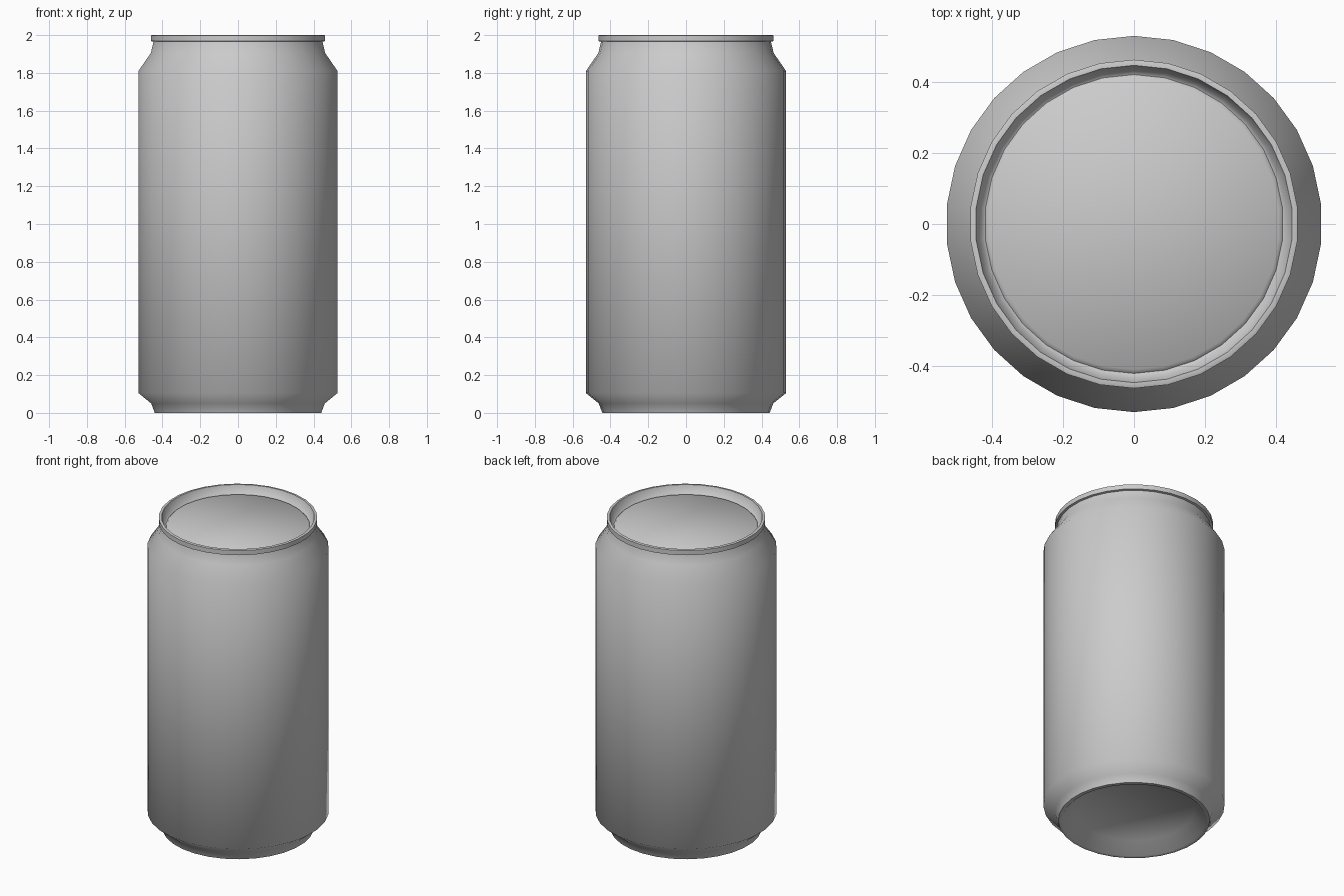
import bpy, math

if "Cube" in bpy.data.objects:
    bpy.data.objects.remove(bpy.data.objects["Cube"])

SIDES = 30


def lathe(name, profile, cap_start=False, cap_end=False):
    """Revolve (radius, z) points around z, optionally capping the ends."""
    verts, faces = [], []
    for r, z in profile:
        for i in range(SIDES):
            a = math.radians(6) + 2 * math.pi * i / SIDES
            verts.append((r * math.cos(a), r * math.sin(a), z))
    for k in range(len(profile) - 1):
        for i in range(SIDES):
            j = (i + 1) % SIDES
            a, b = k * SIDES, (k + 1) * SIDES
            faces.append((a + i, a + j, b + j, b + i))
    if cap_start:
        faces.append(tuple(reversed(range(SIDES))))
    if cap_end:
        n = (len(profile) - 1) * SIDES
        faces.append(tuple(range(n, n + SIDES)))
    mesh = bpy.data.meshes.new(name)
    mesh.from_pydata(verts, [], faces)
    ob = bpy.data.objects.new(name, mesh)
    bpy.context.collection.objects.link(ob)
    bpy.ops.object.select_all(action='DESELECT')
    ob.select_set(True)
    bpy.context.view_layer.objects.active = ob
    bpy.ops.object.shade_smooth_by_angle(angle=math.radians(62))
    return ob


# Closed can: recessed base, straight wall, shoulder, rolled rim, sunken lid
lathe("can", [
    (0.355, 0.07), (0.42, 0.0), (0.443, 0.0),           # base recess and foot
    (0.462, 0.05), (0.53, 0.105), (0.53, 1.81),         # lower taper and wall
    (0.464, 1.905), (0.45, 1.965),                      # shoulder and neck
    (0.463, 1.968), (0.463, 1.998), (0.458, 2.0), (0.447, 2.0),  # rim
    (0.431, 1.947), (0.421, 1.942), (0.41, 1.953),      # inner wall and groove
], cap_start=True, cap_end=True)
